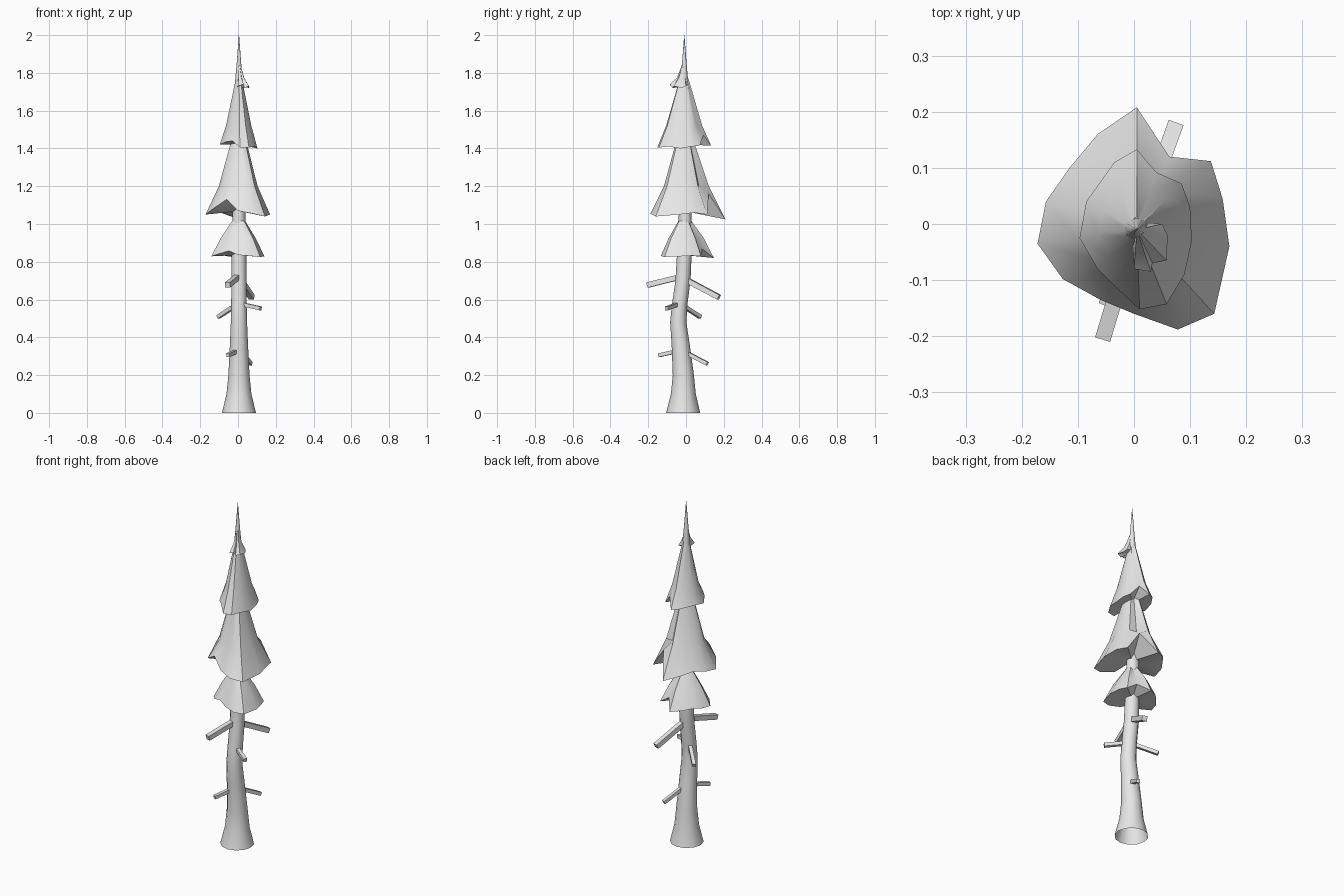
import bpy, bmesh, math
from mathutils import Vector

grey = bpy.data.materials.new("pale_grey")
grey.diffuse_color = (0.8, 0.8, 0.8, 1)
AXIS = Vector((0.005, -0.01))


def finish(name, bm, angle):
    bmesh.ops.recalc_face_normals(bm, faces=bm.faces)
    mesh = bpy.data.meshes.new(name)
    bm.to_mesh(mesh)
    bm.free()
    mesh.materials.append(grey)
    ob = bpy.data.objects.new(name, mesh)
    bpy.context.collection.objects.link(ob)
    bpy.ops.object.select_all(action='DESELECT')
    ob.select_set(True)
    bpy.context.view_layer.objects.active = ob
    bpy.ops.object.shade_smooth_by_angle(angle=math.radians(angle))
    return ob


def loft(bm, rings):
    """Bridge rings of equal length; returns the vertex rings."""
    vr = [[bm.verts.new(p) for p in r] for r in rings]
    for a, b in zip(vr, vr[1:]):
        n = len(a)
        for i in range(n):
            bm.faces.new((a[i], a[(i + 1) % n], b[(i + 1) % n], b[i]))
    return vr


# Trunk: crooked, flared at the foot, open underneath, pointed on top
# (height, centre y, radius)
trunk = [(0, -0.015, 0.09), (0.1, -0.014, 0.066), (0.2, -0.014, 0.056),
         (0.36, -0.028, 0.048), (0.48, -0.041, 0.043), (0.57, -0.034, 0.041),
         (0.7, -0.016, 0.04), (0.82, -0.01, 0.039), (1.1, -0.003, 0.033),
         (1.45, -0.006, 0.03), (1.75, -0.009, 0.021), (1.85, -0.009, 0.012),
         (2.0, -0.009, 0.0008)]
bm = bmesh.new()
rings = [[(0.005 + r * math.cos(k * math.tau / 12), y + r * math.sin(k * math.tau / 12), z)
          for k in range(12)] for z, y, r in trunk]
bm.faces.new(loft(bm, rings)[-1])
finish("trunk", bm, 40)


# Foliage skirts: ragged rim, a middle ring, a narrow collar and an underside
def skirt(name, rim, mid, top):
    rings = [[Vector(p) for p in rim]]
    for z, factor in (mid, top):
        rings.append([((x - AXIS.x) * factor + AXIS.x, (y - AXIS.y) * factor + AXIS.y, z)
                      for x, y, _ in rim])
    bm = bmesh.new()
    vr = loft(bm, rings)
    bm.faces.new(vr[-1])
    hub = bm.verts.new((AXIS.x, AXIS.y, sum(p[2] for p in rim) / len(rim)))
    n = len(rim)
    for i in range(n):
        bm.faces.new((vr[0][(i + 1) % n], vr[0][i], hub))
    finish(name, bm, 40)


wide_rim = [(0.005, 0.208, 1.025), (-0.065, 0.16, 1.05), (-0.115, 0.10, 1.07),
            (-0.157, 0.04, 1.06), (-0.172, -0.035, 1.05), (-0.127, -0.098, 1.085),
            (-0.06, -0.135, 1.13), (0.0, -0.16, 1.07), (0.078, -0.188, 1.055),
            (0.143, -0.16, 1.04), (0.17, -0.04, 1.05), (0.158, 0.045, 1.06),
            (0.137, 0.112, 1.05), (0.063, 0.12, 1.16)]
upper_rim = [(0.005, 0.133, 1.415), (-0.035, 0.11, 1.42), (-0.085, 0.04, 1.43),
             (-0.097, -0.025, 1.42), (-0.065, -0.08, 1.435), (-0.03, -0.115, 1.44),
             (0.01, -0.152, 1.405), (0.058, -0.143, 1.405), (0.09, -0.09, 1.41),
             (0.103, -0.03, 1.40), (0.1, 0.03, 1.41), (0.085, 0.072, 1.415),
             (0.04, 0.092, 1.47)]
tip_rim = [(-0.003, -0.01, 1.72), (0.0, -0.08, 1.73), (0.03, -0.085, 1.74),
           (0.033, -0.07, 1.72), (0.058, -0.065, 1.73), (0.06, -0.02, 1.72),
           (0.05, 0.0, 1.73), (0.015, 0.003, 1.74)]
low_rim = [(x * 0.82, y * 0.71, 0.82 + (z - 1.025) * 0.36) for x, y, z in wide_rim]

skirt("lower_foliage", low_rim, (0.925, 0.66), (1.015, 0.25))
skirt("middle_foliage", wide_rim, (1.2, 0.6), (1.46, 0.2))
skirt("upper_foliage", upper_rim, (1.52, 0.67), (1.77, 0.16))
skirt("tip_foliage", tip_rim, (1.775, 0.5), (1.85, 0.12))


# Bare branch stubs: square rods (start, end, half thickness)
branches = [((0.0, -0.02, 0.722), (-0.055, -0.203, 0.677), 0.014),
            ((0.01, 0.0, 0.705), (0.073, 0.175, 0.612), 0.014),
            ((0.0, -0.03, 0.33), (-0.053, -0.143, 0.305), 0.010),
            ((0.01, -0.02, 0.33), (0.066, 0.113, 0.26), 0.010),
            ((-0.01, -0.02, 0.57), (-0.105, 0.075, 0.508), 0.010),
            ((0.0, -0.03, 0.58), (0.12, -0.103, 0.553), 0.010)]
for i, (a, b, r) in enumerate(branches):
    a, b = Vector(a), Vector(b)
    d = (b - a).normalized()
    side = d.cross(Vector((0, 0, 1))).normalized() * r
    up = side.cross(d).normalized() * r
    bm = bmesh.new()
    vr = loft(bm, [[p + side * s + up * t for s, t in ((-1, -1), (1, -1), (1, 1), (-1, 1))]
                   for p in (a, b)])
    for ring in vr:
        bm.faces.new(ring)
    finish(f"branch_{i + 1}", bm, 30)
